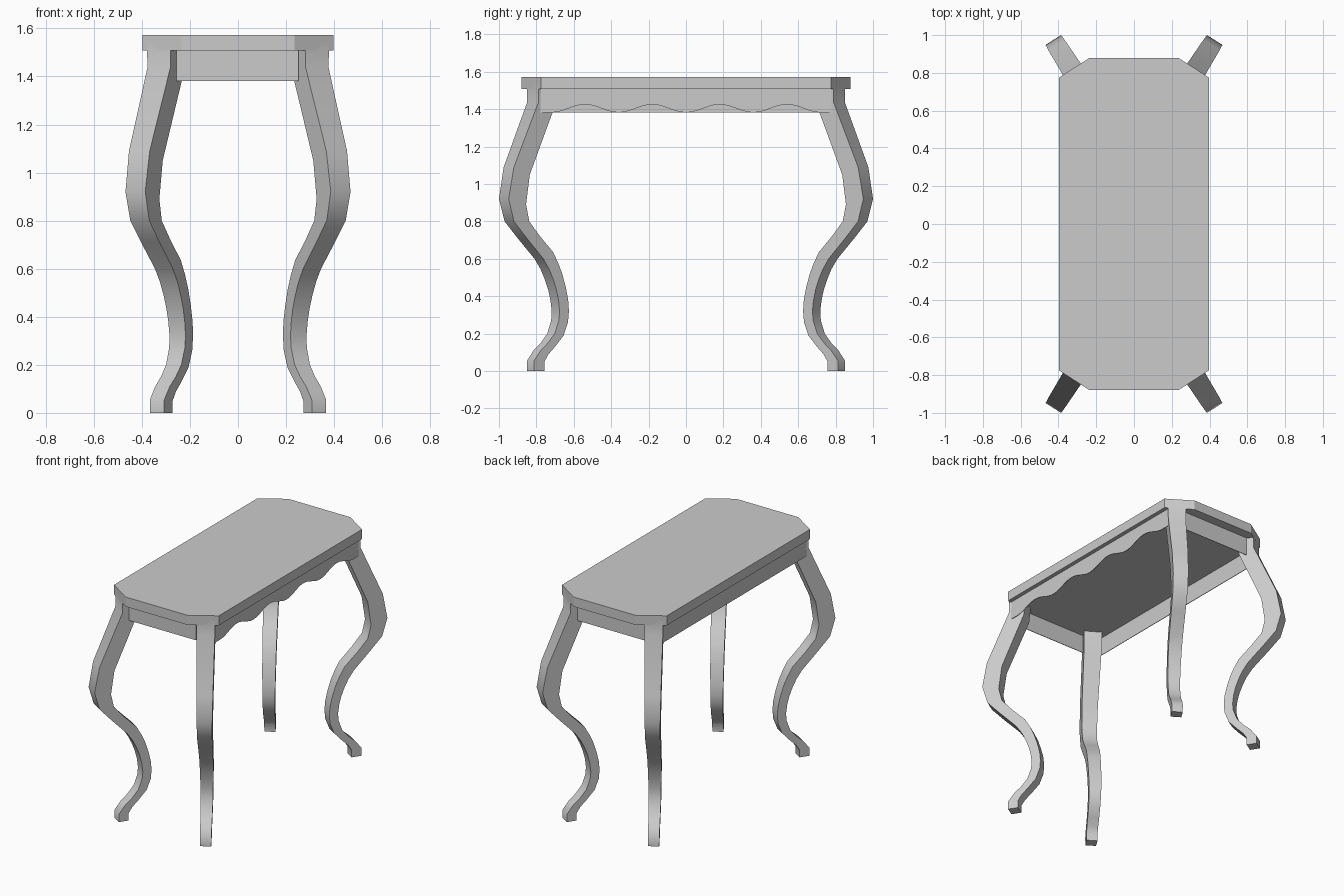
import bpy, bmesh, math
from mathutils import Vector

if "Cube" in bpy.data.objects:
    bpy.data.objects.remove(bpy.data.objects["Cube"])


def finish(name, bm, smooth=False):
    bmesh.ops.recalc_face_normals(bm, faces=bm.faces)
    me = bpy.data.meshes.new(name)
    bm.to_mesh(me)
    bm.free()
    ob = bpy.data.objects.new(name, me)
    bpy.context.collection.objects.link(ob)
    if smooth:
        bpy.ops.object.select_all(action='DESELECT')
        ob.select_set(True)
        bpy.context.view_layer.objects.active = ob
        bpy.ops.object.shade_smooth_by_angle(angle=math.radians(40))
    return ob


def prism(name, pts, offset):
    """Extrude a flat outline by a vector."""
    bm = bmesh.new()
    face = bm.faces.new([bm.verts.new(p) for p in pts])
    ext = bmesh.ops.extrude_face_region(bm, geom=[face])
    moved = [v for v in ext['geom'] if isinstance(v, bmesh.types.BMVert)]
    bmesh.ops.translate(bm, vec=offset, verts=moved)
    return finish(name, bm)


# Table top with clipped corners
corners = [(.397, .775), (.235, .88), (-.235, .88), (-.397, .775),
           (-.397, -.775), (-.235, -.88), (.235, -.88), (.397, -.775)]
prism("table_top", [(x, y, 1.507) for x, y in corners], (0, 0, .066))

# Cabriole legs: outer z, outer y, inner z, inner y as seen from the side
PROFILE = [(1.54, .85, 1.54, .695), (1.435, .85, 1.40, .707),
           (1.09, .975, 1.05, .835), (.92, 1.0, .89, .855),
           (.80, .97, .80, .838), (.71, .90, .72, .78),
           (.60, .81, .635, .71), (.545, .778, .575, .682),
           (.49, .755, .515, .66), (.435, .737, .445, .642),
           (.38, .725, .38, .63), (.32, .718, .32, .626),
           (.27, .721, .26, .631), (.20, .742, .19, .654),
           (.15, .777, .13, .70), (.11, .815, .09, .735),
           (.055, .85, .05, .757), (0, .85, 0, .757)]
BASE, OUT, SIDE = Vector((.317, .80)), Vector((.535, .845)), Vector((.845, -.535))


def leg(name, sx, sy):
    bm = bmesh.new()
    rings = []
    for zo, yo, zi, yi in PROFILE:
        half = (.069 + .031 * (zo + zi) / 2) / 2
        so = (yo - BASE.y + half * SIDE.y) / OUT.y
        si = (yi - BASE.y - half * SIDE.y) / OUT.y
        ring = []
        for s, z, k in ((so, zo, 1), (so, zo, -1), (si, zi, -1), (si, zi, 1)):
            p = BASE + OUT * s + SIDE * (k * half)
            ring.append(bm.verts.new((sx * p.x, sy * p.y, z)))
        rings.append(ring)
    for a, b in zip(rings, rings[1:]):
        for i in range(4):
            j = (i + 1) % 4
            bm.faces.new((a[i], a[j], b[j], b[i]))
    bm.faces.new(rings[0])
    bm.faces.new(rings[-1])
    finish(name, bm, smooth=True)


for sy, fb in ((-1, "front"), (1, "back")):
    for sx, lr in ((-1, "left"), (1, "right")):
        leg(f"{fb}_{lr}_leg", sx, sy)

# Straight end aprons, thin boards
for sy, fb in ((-1, "front"), (1, "back")):
    y = sy * .815
    prism(f"{fb}_apron", [(-.255, y, 1.382), (.252, y, 1.382),
                          (.252, y, 1.507), (-.255, y, 1.507)], (0, -sy * .004, 0))

# Straight left apron
prism("left_apron", [(-.37, -.78, 1.382), (-.37, .78, 1.382),
                     (-.37, .78, 1.507), (-.37, -.78, 1.507)], (.004, 0, 0))

# Right apron with a scalloped lower edge
N = 48
wave = [(.37, -.72 + 1.44 * i / N,
         1.4035 - .0215 * math.cos(2 * math.pi * 4 * i / N)) for i in range(N + 1)]
prism("right_scalloped_apron",
      [(.37, -.78, 1.507), (.37, -.78, 1.382)] + wave +
      [(.37, .78, 1.382), (.37, .78, 1.507)], (-.004, 0, 0))
